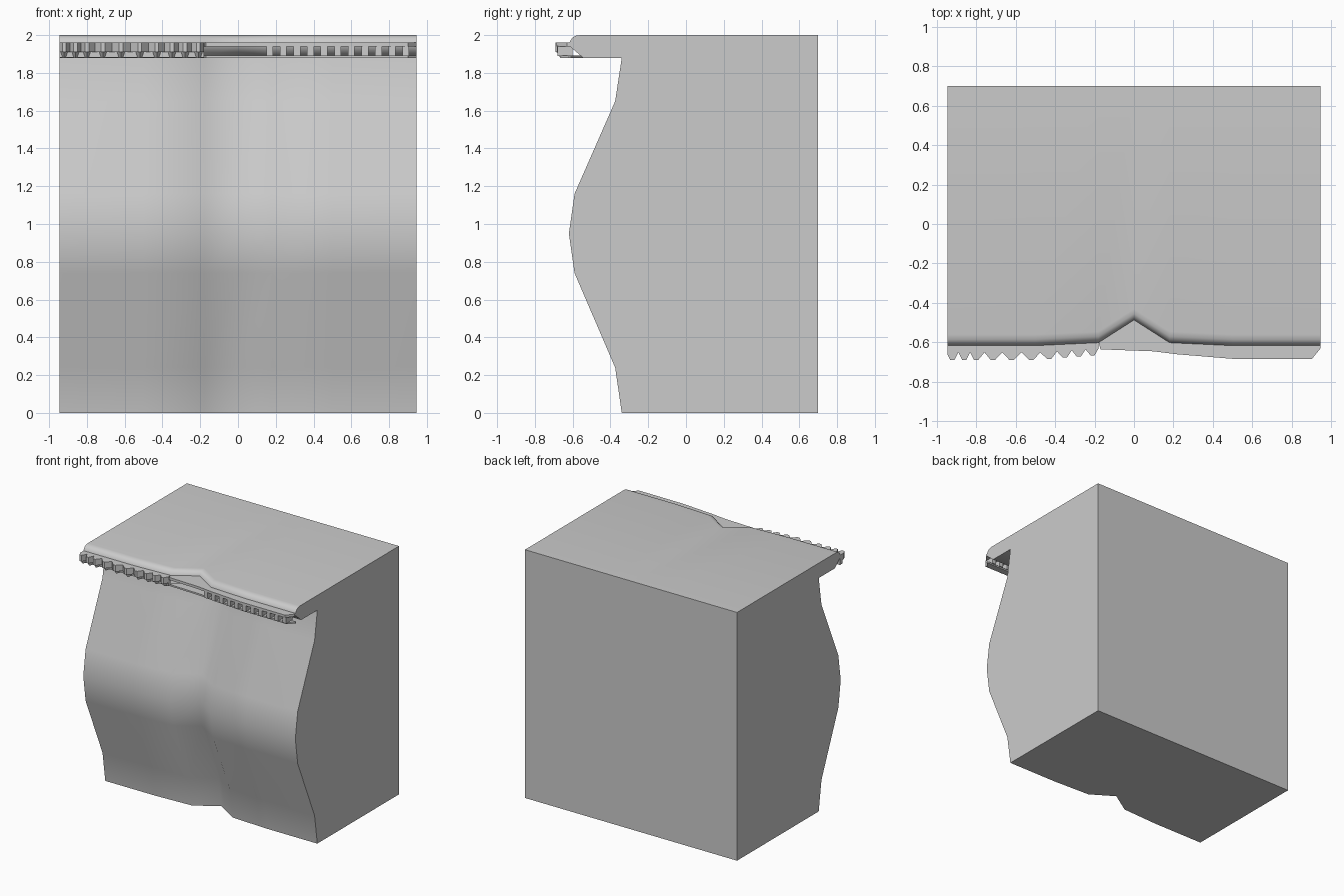
import bpy, bmesh

if "Cube" in bpy.data.objects:
    bpy.data.objects.remove(bpy.data.objects["Cube"])

COLS = [(-0.945, 0), (-0.5, 0), (-0.18, 0.015), (0, 0.13), (0.18, 0.015), (0.5, 0), (0.945, 0)]


def make_object(name, bm):
    bmesh.ops.recalc_face_normals(bm, faces=bm.faces)
    me = bpy.data.meshes.new(name)
    bm.to_mesh(me)
    bm.free()
    ob = bpy.data.objects.new(name, me)
    bpy.context.collection.objects.link(ob)
    return ob


def prism(name, outline, z0, z1):
    bm = bmesh.new()
    face = bm.faces.new([bm.verts.new((x, y, z0)) for x, y in outline])
    ext = bmesh.ops.extrude_face_region(bm, geom=[face], use_keep_orig=True)
    top = [g for g in ext["geom"] if isinstance(g, bmesh.types.BMVert)]
    bmesh.ops.translate(bm, verts=top, vec=(0, 0, z1 - z0))
    return make_object(name, bm)


def slab_front(x):
    for (a, ya), (b, yb) in zip(COLS, COLS[1:]):
        if a <= x <= b:
            return -0.62 + ya + (yb - ya) * (x - a) / (b - a)


# Bulging cabinet and rounded top: one side profile swept across the width
profile = [(0.7, 0), (-0.34, 0), (-0.375, 0.24), (-0.59, 0.74), (-0.62, 0.95),
           (-0.59, 1.16), (-0.375, 1.65), (-0.34, 1.88), (-0.545, 1.88),
           (-0.62, 1.945), (-0.615, 1.965), (-0.603, 1.985), (-0.585, 1.996),
           (-0.56, 2.0), (0.7, 2.0)]
bm = bmesh.new()
rings = [[bm.verts.new((x, y + (off if y < 0 else 0), z)) for y, z in profile] for x, off in COLS]
n = len(profile)
for r, s in zip(rings, rings[1:]):
    for i in range(n):
        j = (i + 1) % n
        bm.faces.new((r[i], r[j], s[j], s[i]))
bm.faces.new(rings[0])
bm.faces.new(rings[-1])
body = make_object("cabinet_body", bm)
bpy.context.view_layer.objects.active = body
body.select_set(True)
bpy.ops.object.shade_smooth_by_angle(angle=1.2)

# Left trim: uneven pointed teeth under the lip
tips = [-0.92, -0.86, -0.8, -0.715, -0.62, -0.52, -0.43, -0.35, -0.28, -0.21]
front = [(-0.945, -0.66)]
for i, t in enumerate(tips):
    reach = -0.69 + 0.025 * max(0, (t + 0.5) / 0.3)
    front += [(t - 0.01, reach), (t + 0.01, reach)]
    nxt = tips[i + 1] if i + 1 < len(tips) else -0.15
    front.append(((t + nxt) / 2, -0.65 + 0.02 * max(0, (t + 0.5) / 0.3)))
back = [(-0.18, -0.6), (-0.5, -0.61), (-0.945, -0.61)]
prism("toothed_trim", front + back, 1.91, 1.96)
prism("toothed_trim_underside", [(-0.945, -0.64), (-0.18, -0.625)] + back, 1.882, 1.91)
for t in tips:
    bm = bmesh.new()
    reach = -0.685 + 0.025 * max(0, (t + 0.5) / 0.3)
    tri = [bm.verts.new(p) for p in ((t - 0.025, -0.62, 1.91), (t, reach, 1.91), (t + 0.025, -0.62, 1.91))]
    low = [bm.verts.new(p) for p in ((t - 0.015, -0.62, 1.88), (t, reach + 0.02, 1.88), (t + 0.015, -0.62, 1.88))]
    bm.faces.new(tri)
    bm.faces.new(low)
    for i in range(3):
        j = (i + 1) % 3
        bm.faces.new((tri[i], tri[j], low[j], low[i]))
    make_object("tooth_point", bm)

# Centre and right trim: flat strips filling the notch, with small blocks
edge = [(-0.17, -0.635), (0.1, -0.645), (0.22, -0.66), (0.5, -0.683), (0.9, -0.685), (0.945, -0.63)]
inner = [(0.945, -0.61), (0.5, -0.61), (0.18, -0.595), (0, -0.48), (-0.18, -0.595)]
prism("trim_strip_top", edge + inner, 1.94, 1.96)
lower = [(x, y + 0.02) for x, y in edge[:-1]] + [(0.945, -0.62)]
prism("trim_strip_bottom", lower + inner, 1.88, 1.893)
for i in range(11):
    x = 0.15 + i * 0.072
    y = -0.655 - 0.025 * min(1, (x - 0.15) / 0.35)
    prism("trim_block", [(x, -0.6), (x, y + 0.005), (x + 0.036, y), (x + 0.036, -0.6)], 1.89, 1.945)
